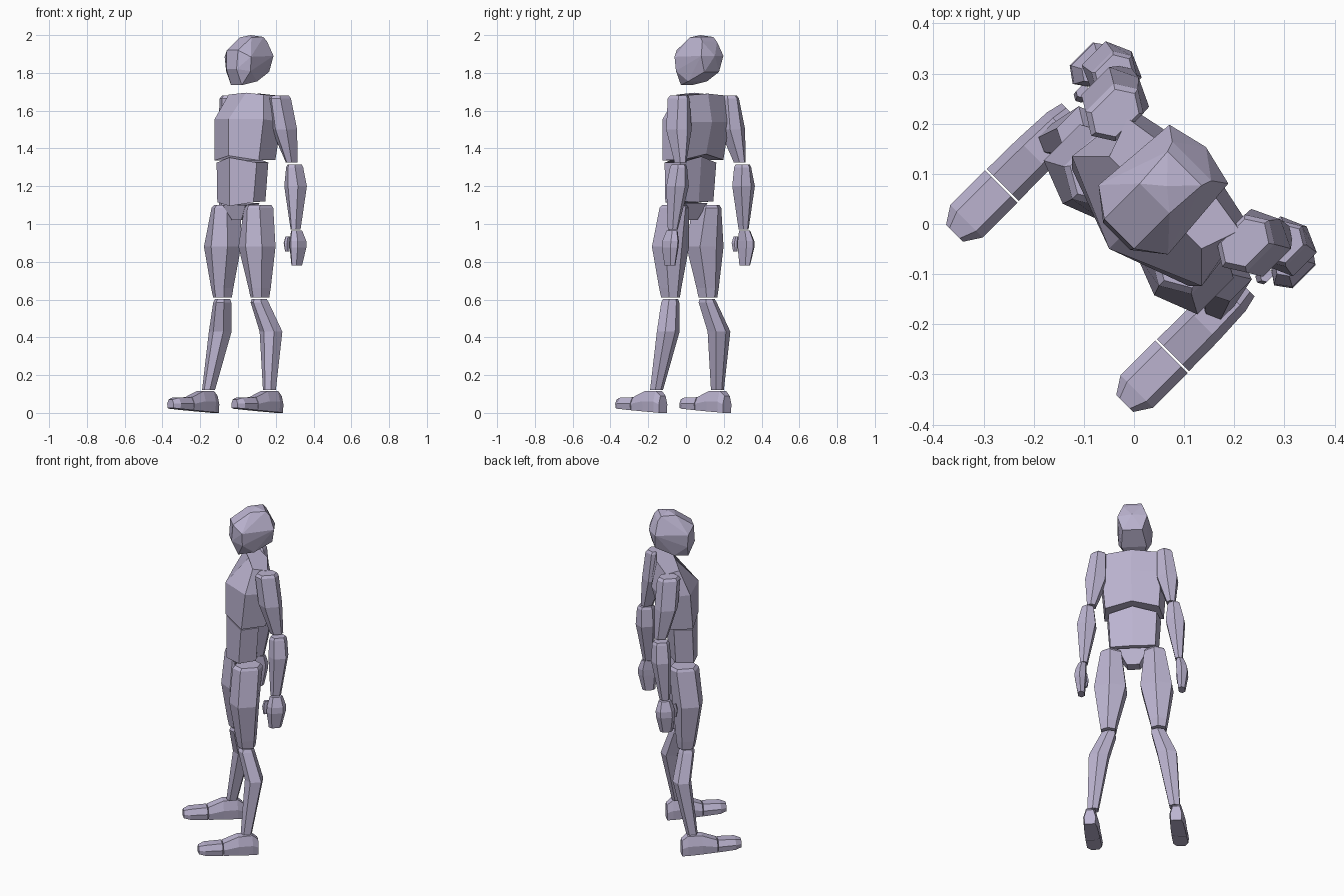
import bpy, bmesh, math
from mathutils import Matrix, Vector

if "Cube" in bpy.data.objects:
    bpy.data.objects.remove(bpy.data.objects["Cube"])

skin = bpy.data.materials.new("pale_lavender")
skin.diffuse_color = (0.50, 0.455, 0.63, 1)
skin.use_nodes = True
skin.node_tree.nodes["Principled BSDF"].inputs["Base Color"].default_value = skin.diffuse_color

# Parts are laid out facing -y, then the whole figure is turned to its pose
TURN = Matrix.Rotation(math.radians(-45), 4, 'Z')


def finish(name, bm):
    bmesh.ops.recalc_face_normals(bm, faces=bm.faces)
    bm.transform(TURN)
    me = bpy.data.meshes.new(name)
    bm.to_mesh(me)
    bm.free()
    me.materials.append(skin)
    ob = bpy.data.objects.new(name, me)
    bpy.context.collection.objects.link(ob)


def loft(name, rings):
    """Skin a stack of rings with equal point counts and cap both ends."""
    bm = bmesh.new()
    vr = [[bm.verts.new(p) for p in r] for r in rings]
    n = len(vr[0])
    for a, b in zip(vr, vr[1:]):
        for i in range(n):
            j = (i + 1) % n
            bm.faces.new((a[i], a[j], b[j], b[i]))
    bm.faces.new(vr[0])
    bm.faces.new(vr[-1])
    finish(name, bm)


def hull(name, half, shift=0.0):
    """Convex block from points given for one side and mirrored."""
    bm = bmesh.new()
    for x, y, z in half:
        for s in ((1, -1) if x else (1,)):
            bm.verts.new((s * x + shift, y, z))
    res = bmesh.ops.convex_hull(bm, input=bm.verts)
    junk = [v for v in bm.verts if not v.link_faces]
    bmesh.ops.delete(bm, geom=junk, context='VERTS')
    bmesh.ops.dissolve_limit(bm, angle_limit=math.radians(6),
                             verts=bm.verts, edges=bm.edges)
    finish(name, bm)


def mirror_ring(front, side_front, side_back, back):
    """Six point torso ring from a centre front to a centre back."""
    def flip(p):
        return (-p[0], p[1], p[2])
    return [front, side_front, side_back, back, flip(side_back), flip(side_front)]


def limb(name, sections):
    """Six sided limb on both sides; sections are (x, y, z, half_x, half_y)."""
    for s, side in ((1, "left"), (-1, "right")):
        rings = []
        for x, y, z, a, c in sections:
            pts = [(0, -c), (a, -.6 * c), (a, .6 * c),
                   (0, c), (-a, .6 * c), (-a, -.6 * c)]
            rings.append([(s * (x + px), y + py, z) for px, py in pts])
        loft(f"{side}_{name}", rings)


def foot_part(name, sections, cx=0.24):
    """Foot block on both sides; sections are (y, half_width, z_low, z_high)."""
    for s, side in ((1, "left"), (-1, "right")):
        rings = []
        for y, w, lo, hi in sections:
            mid = lo + (hi - lo) * 0.5
            pts = [(-w * .9, lo), (w * .9, lo), (w, mid),
                   (w * .6, hi), (-w * .6, hi), (-w, mid)]
            rings.append([(s * (cx + px), y, z) for px, z in pts])
        loft(f"{side}_{name}", rings)


# Head
hull("head", [
    (.042, .065, 1.988), (.048, .15, 1.99),
    (.042, -.035, 1.92), (.038, -.042, 1.82), (.04, -.005, 1.735),
    (.098, .005, 1.885), (.092, .01, 1.81), (.07, .08, 1.755),
    (.083, .19, 1.89), (.055, .17, 1.965), (.0, .21, 1.89),
    (.055, .185, 1.805), (0, .1, 2.0)], shift=-.007)

# Chest
loft("chest", [
    mirror_ring((0, -.07, 1.362), (.165, -.01, 1.337), (.15, .13, 1.34), (0, .15, 1.37)),
    mirror_ring((0, -.07, 1.555), (.183, .008, 1.555), (.165, .16, 1.54), (0, .195, 1.54)),
    mirror_ring((0, .06, 1.695), (.13, .06, 1.685), (.158, .14, 1.68), (0, .165, 1.69))])

# Abdomen
loft("abdomen", [
    mirror_ring((0, -.065, 1.095), (.135, -.02, 1.115), (.125, .08, 1.12), (0, .095, 1.115)),
    mirror_ring((0, -.065, 1.352), (.15, -.01, 1.325), (.135, .092, 1.325), (0, .115, 1.357))])

# Pelvis wedge
hull("pelvis", [(.085, -.03, 1.10), (.085, .075, 1.11),
                (.035, -.01, 1.02), (.035, .05, 1.02)])

# Legs
limb("thigh", [(.14, .024, .61, .040, .050), (.14, .022, .66, .048, .058),
               (.129, .013, .88, .088, .085), (.122, .033, 1.085, .058, .085),
               (.122, .035, 1.10, .050, .072)])
limb("shin", [(.228, .007, .12, .029, .032), (.190, .057, .43, .054, .052),
              (.140, .022, .585, .040, .046), (.137, .022, .602, .034, .038)])

# Feet: toe block and heel block
foot_part("toe", [(-.266, .024, .026, .07), (-.232, .046, .022, .08),
                  (-.134, .046, .014, .083)])
foot_part("foot", [(-.130, .045, .014, .083), (-.045, .044, .008, .115),
                   (.035, .040, .003, .117), (.068, .032, .0, .09)])

# Arms
limb("upper_arm", [(.222, .18, 1.325, .022, .036), (.200, .147, 1.50, .056, .066),
                   (.185, .13, 1.665, .042, .066), (.183, .13, 1.68, .034, .055)])
limb("forearm", [(.265, .166, .97, .019, .030), (.247, .184, 1.20, .051, .056),
                 (.240, .184, 1.30, .034, .050), (.240, .184, 1.315, .028, .042)])

# Hands and thumbs
limb("hand", [(.280, .160, .78, .018, .036), (.284, .165, .875, .030, .054),
              (.282, .167, .91, .030, .054), (.272, .167, .965, .020, .036)])
limb("thumb", [(.258, .110, .855, .008, .013), (.256, .108, .90, .012, .017),
               (.260, .114, .935, .009, .014)])
